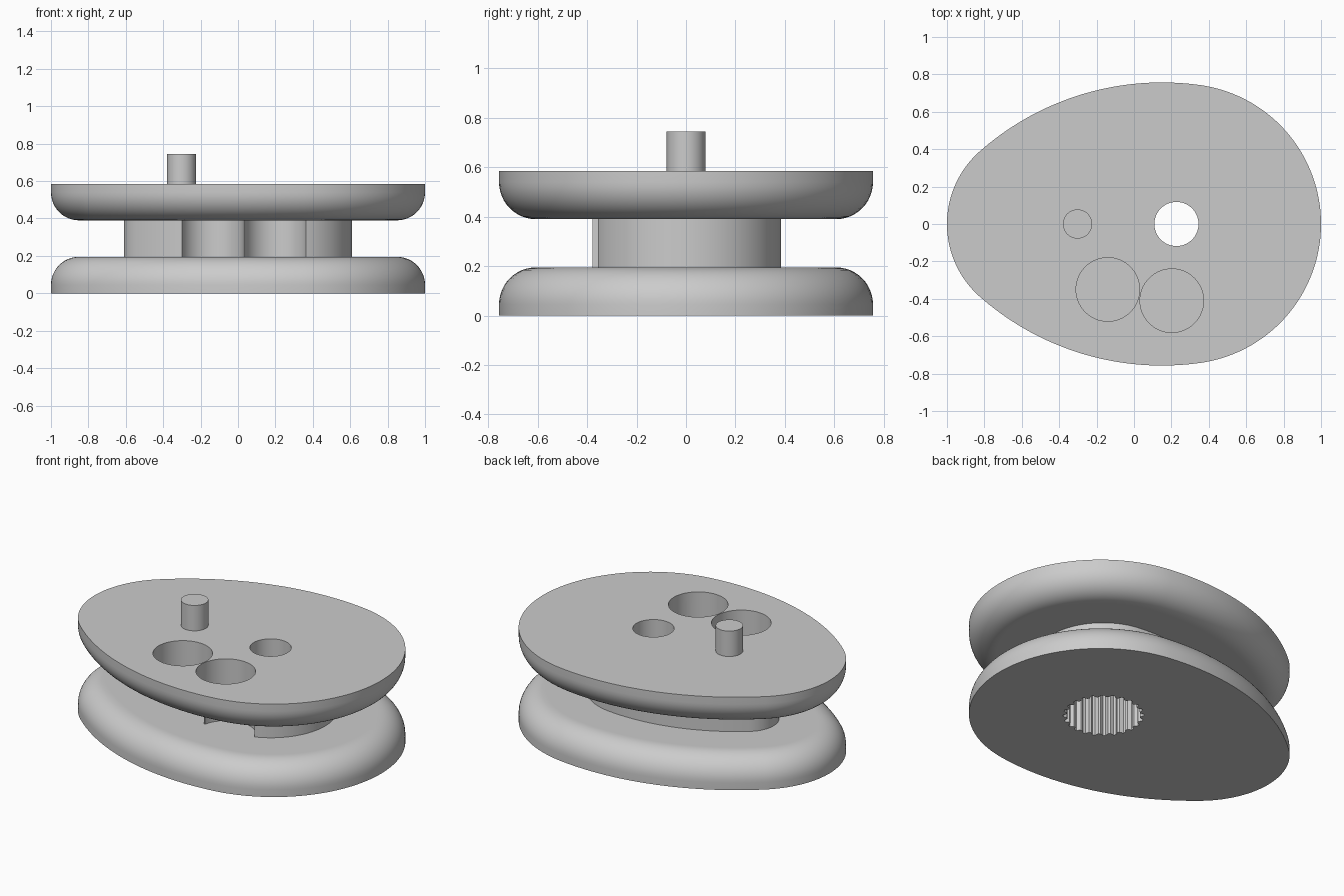
import bpy
import bmesh
from math import sin, cos, pi, atan2, hypot, radians

default = bpy.data.objects.get("Cube")
if default:
    bpy.data.objects.remove(default, do_unlink=True)

# Single grey material
grey = bpy.data.materials.new("matte grey")
grey.use_nodes = True
colour = (0.6, 0.6, 0.6, 1)
grey.diffuse_color = colour
grey.node_tree.nodes["Principled BSDF"].inputs["Base Color"].default_value = colour


def egg(left_end, right_x, right_r, inset=0.0, mid=(0.15, -0.717)):
    """Egg outline of three tangent arcs per side, mirrored in y."""
    mx, my = mid
    mid_r = hypot(right_x - mx, my) + right_r
    reach = left_end + mx
    left_r = (reach**2 + my**2 - mid_r**2) / (2 * (reach - mid_r))
    left_x = left_r - left_end
    a1, a2 = atan2(-my, right_x - mx), atan2(-my, left_x - mx)
    arcs = [(right_x, 0, right_r, 0, a1, 40), (mx, my, mid_r, a1, a2, 24),
            (left_x, 0, left_r, a2, pi, 24)]
    half = []
    for cx, cy, r, start, end, n in arcs:
        for i in range(n):
            a = start + (end - start) * i / n
            half.append((cx + (r - inset) * cos(a), cy + (r - inset) * sin(a)))
    half.append((inset - left_end, 0))
    return half + [(x, -y) for x, y in reversed(half[1:-1])]


def loft(name, rings):
    """Closed solid through a stack of (outline, height) rings."""
    bm = bmesh.new()
    loops = [[bm.verts.new((x, y, z)) for x, y in pts] for pts, z in rings]
    n = len(loops[0])
    for low, high in zip(loops, loops[1:]):
        for i in range(n):
            j = (i + 1) % n
            bm.faces.new((low[i], low[j], high[j], high[i]))
    bm.faces.new(loops[0][::-1])
    bm.faces.new(loops[-1])
    bmesh.ops.recalc_face_normals(bm, faces=bm.faces)
    mesh = bpy.data.meshes.new(name)
    bm.to_mesh(mesh)
    bm.free()
    mesh.materials.append(grey)
    obj = bpy.data.objects.new(name, mesh)
    bpy.context.collection.objects.link(obj)
    return obj


def prism(name, outline, low, high):
    return loft(name, [(outline, low), (outline, high)])


def circle(cx, cy, r, n=64):
    return [(cx + r * cos(2 * pi * i / n), cy + r * sin(2 * pi * i / n)) for i in range(n)]


def activate(obj):
    bpy.ops.object.select_all(action="DESELECT")
    obj.select_set(True)
    bpy.context.view_layer.objects.active = obj


def cut(target, cutter):
    activate(target)
    mod = target.modifiers.new("cut", "BOOLEAN")
    mod.operation, mod.solver, mod.object = "DIFFERENCE", "EXACT", cutter
    bpy.ops.object.modifier_apply(modifier=mod.name)
    bpy.data.objects.remove(cutter, do_unlink=True)


# Grooved body: rounded lower flange, straight hub, mirrored upper flange
FLANGE, HEIGHT, FILLET, STEPS = 0.195, 0.585, 0.15, 12
profile = [(0, 0)]
for i in range(STEPS + 1):
    a = pi / 2 * i / STEPS
    profile.append((FILLET * (1 - cos(a)), FLANGE - FILLET * (1 - sin(a))))
profile.append((FILLET + 0.01, FLANGE))
lower = [(egg(1, 0.25, 0.75, d), z) for d, z in profile]
upper = [(pts, HEIGHT - z) for pts, z in reversed(lower)]
hub = egg(0.61, 0.23, 0.38)
body = loft("grooved_cam_body",
            lower + [(hub, FLANGE), (hub, HEIGHT - FLANGE)] + upper)

# Toothed socket in the underside
AXLE_X, TEETH = 0.227, 24
socket = []
for i in range(TEETH * 4):
    a = 2 * pi * (i + 0.5) / (TEETH * 4)
    r = 0.23 if i % 4 < 2 else 0.21
    socket.append((AXLE_X + r * cos(a), r * sin(a)))
cut(body, prism("socket_cutter", socket, -0.1, HEIGHT - FLANGE))

# Axle bore and the two round pockets that bite into the hub
cut(body, prism("bore_cutter", circle(AXLE_X, 0, 0.118), -0.2, 0.8))
for x, y in ((-0.14, -0.35), (0.202, -0.41)):
    cut(body, prism("pocket_cutter", circle(x, y, 0.17), FLANGE, 0.8))

# Peg on the upper flange
peg = prism("peg", circle(-0.302, 0, 0.078, 48), HEIGHT - 0.005, 0.745)

for obj in (body, peg):
    activate(obj)
    bpy.ops.object.shade_smooth_by_angle(angle=radians(30))
